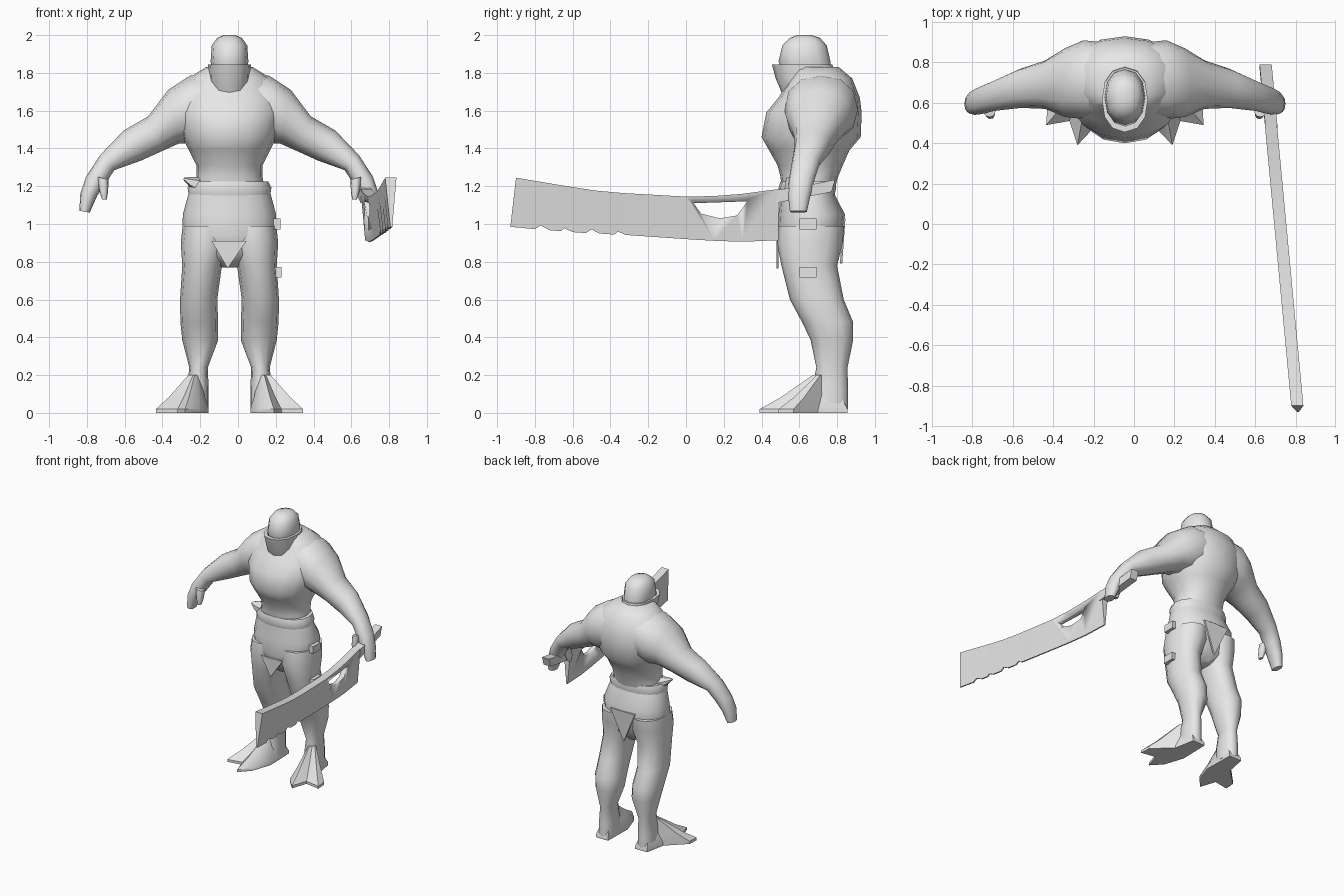
import bpy, bmesh, math
from mathutils import Vector

CX = -0.045  # body's middle line
grey = bpy.data.materials.new("plain grey")
grey.diffuse_color = (0.8, 0.8, 0.8, 1)


def make(name, verts, faces, angle=45):
    me = bpy.data.meshes.new(name)
    me.from_pydata(verts, [], faces)
    bm = bmesh.new()
    bm.from_mesh(me)
    bmesh.ops.recalc_face_normals(bm, faces=bm.faces)
    bm.to_mesh(me)
    bm.free()
    me.materials.append(grey)
    ob = bpy.data.objects.new(name, me)
    bpy.context.collection.objects.link(ob)
    bpy.ops.object.select_all(action='DESELECT')
    ob.select_set(True)
    bpy.context.view_layer.objects.active = ob
    bpy.ops.object.shade_smooth_by_angle(angle=math.radians(angle))
    return ob


def loft(name, rings, angle=45):
    n = len(rings[0])
    faces = [(r * n + i, r * n + (i + 1) % n, (r + 1) * n + (i + 1) % n, (r + 1) * n + i)
             for r in range(len(rings) - 1) for i in range(n)]
    last = (len(rings) - 1) * n
    faces += [tuple(range(n)), tuple(range(last, last + n))]
    return make(name, [v for r in rings for v in r], faces, angle)


def oval(a, b, yf, yb, n=12, e=0.9):
    """Oval ring between two (x, z) points, spanning depth yf to yb."""
    pts = []
    for i in range(n):
        t = 2 * math.pi * i / n
        c, s = [math.copysign(abs(k) ** e, k) for k in (math.cos(t), math.sin(t))]
        pts.append(((a[0] + b[0]) / 2 + c * (b[0] - a[0]) / 2,
                    (yf + yb) / 2 + s * (yb - yf) / 2,
                    (a[1] + b[1]) / 2 + c * (b[1] - a[1]) / 2))
    return pts


def stack(name, rows, n=14, e=0.9):
    """Level rings given as z, half width, front y, back y."""
    return loft(name, [oval((CX - w, z), (CX + w, z), f, b, n, e) for z, w, f, b in rows])


def box(name, x0, x1, y0, y1, z0, z1):
    return loft(name, [[(x0, y0, z), (x1, y0, z), (x1, y1, z), (x0, y1, z)] for z in (z0, z1)])


# Torso, trousers seat and belt
stack("torso", [(1.16, .19, .51, .78), (1.25, .175, .50, .805), (1.31, .175, .485, .83),
                (1.39, .215, .44, .865), (1.46, .25, .40, .925), (1.59, .285, .425, .93),
                (1.67, .285, .49, .92), (1.77, .22, .55, .88), (1.83, .125, .57, .81)], 16)
stack("trousers_seat", [(.77, .04, .58, .74), (.84, .20, .51, .80), (.94, .25, .485, .825),
                        (1.05, .247, .49, .842), (1.15, .22, .50, .79), (1.21, .20, .50, .785)], 16)
stack("belt", [(1.15, .215, .50, .785), (1.19, .222, .49, .795), (1.225, .205, .50, .79)], 16)

# Head with the heavy jaw guard
stack("skull", [(1.78, .085, .52, .77), (1.86, .10, .49, .765), (1.945, .094, .51, .745),
                (1.985, .066, .55, .71), (2.0, .03, .59, .665)], 12)
stack("jaw_guard", [(1.60, .08, .55, .78), (1.64, .10, .53, .79), (1.77, .11, .475, .79),
                    (1.845, .114, .455, .775), (1.845, .095, .485, .755), (1.825, .09, .49, .75)], 12)

ARM = [((.10, 1.80), (.12, 1.45), .53, .90), ((.21, 1.785), (.20, 1.43), .52, .91),
       ((.325, 1.71), (.27, 1.425), .53, .87), ((.43, 1.57), (.36, 1.385), .57, .81),
       ((.56, 1.495), (.47, 1.335), .575, .77), ((.685, 1.365), (.61, 1.285), .56, .71),
       ((.76, 1.25), (.655, 1.215), .545, .68), ((.79, 1.16), (.70, 1.15), .54, .66),
       ((.795, 1.07), (.74, 1.06), .55, .64)]
THUMB = [((.70, 1.25), (.64, 1.235), .53, .60), ((.69, 1.18), (.643, 1.17), .52, .58),
         ((.675, 1.13), (.65, 1.13), .525, .56)]
LEG = [(.99, .0, .248, .49, .838), (.90, .0, .258, .482, .83), (.78, .04, .25, .505, .80),
       (.60, .065, .262, .55, .835), (.48, .06, .26, .615, .885), (.385, .06, .25, .66, .885),
       (.24, .115, .213, .69, .855), (.12, .11, .225, .665, .858), (.02, .11, .225, .665, .858)]
# Foot outline with two pointed toes: distance from middle, y
FOOT = [(.115, .855), (.11, .62), (.16, .47), (.235, .39), (.275, .51),
        (.39, .49), (.385, .57), (.25, .70), (.22, .855)]

for s, side in ((-1, "right"), (1, "left")):
    X = lambda p: (CX + s * p[0], p[1])
    for part, rows in (("arm", ARM), ("thumb", THUMB)):
        loft(f"{side}_{part}", [oval(X(a), X(b), f, k) for a, b, f, k in rows])
    loft(f"{side}_leg", [oval(X((i, z)), X((o, z)), f, b) for z, i, o, f, b in LEG])
    rings = []
    for f, z in ((1, 0), (1, .02), (.7, .08), (.42, .15), (.22, .20)):
        rings.append([(CX + s * (.17 + (d - .17) * f), .75 + (y - .75) * f, z) for d, y in FOOT])
    loft(f"{side}_foot", rings, 35)


# Pointed cloth flaps, front and back
def flap(name, x0, x1, ztop, xt, zt, y0, yt):
    pts = [(x0, y0, ztop), (xt, y0 - .005 if y0 < .6 else y0 + .005, ztop), (x1, y0, ztop),
           (xt, yt, zt)]
    loft(name, [pts, [(x, y + .012, z) for x, y, z in pts]])


flap("front_flap", -.14, .045, .91, -.055, .765, .478, .478)
flap("back_flap", -.15, .06, 1.03, -.045, .79, .832, .815)

# Torn belt knot and thigh straps
loft("belt_knot", [oval((-.20, 1.16), (-.20, 1.25), .54, .70, 6),
                   oval((-.25, 1.19), (-.25, 1.25), .55, .66, 6),
                   oval((-.29, 1.235), (-.285, 1.245), .57, .60, 6)], 30)
for i, (z, x) in enumerate(((1.0, .225), (.745, .23))):
    box(f"thigh_strap_{i + 1}", .12, x, .60, .69, z - .028, z + .028)


# Great cleaver: wedge section from thick spine to thin edge
def blade_x(y):
    return .65 + (.79 - y) * .094


# top y, top z, edge y, edge z
CUTS = [(-.90, 1.245, -.93, .985), (-.80, 1.228, -.80, .973), (-.77, 1.223, -.77, .992),
        (-.72, 1.215, -.72, .967), (-.66, 1.205, -.66, .962), (-.645, 1.203, -.645, .978),
        (-.60, 1.195, -.60, .957), (-.53, 1.185, -.53, .952), (-.50, 1.18, -.50, .972),
        (-.46, 1.175, -.46, .950), (-.38, 1.168, -.38, .944), (-.36, 1.166, -.36, .96),
        (-.32, 1.163, -.32, .942), (0, 1.145, 0, .92), (.15, 1.148, .15, .911),
        (.30, 1.16, .30, .906), (.49, 1.185, .49, .914)]
rings = []
for yt, zt, yb, zb in CUTS:
    xt, xb = blade_x(yt), blade_x(yb)
    rings.append([(xt - .03, yt, zt), (xt + .03, yt, zt), (xb + .005, yb, zb), (xb - .005, yb, zb)])
blade = loft("cleaver_blade", rings, 30)

# Slot through the blade
SLOT = [(.04, 1.11), (.08, 1.055), (.18, 1.03), (.27, 1.045), (.325, 1.12)]
cutter = loft("slot_cutter", [[(x, y, z) for y, z in SLOT] for x in (.5, .9)])
cutter.hide_render = True
mod = blade.modifiers.new("slot", 'BOOLEAN')
mod.operation = 'DIFFERENCE'
mod.solver = 'EXACT'
mod.object = cutter
bpy.ops.object.select_all(action='DESELECT')
blade.select_set(True)
bpy.context.view_layer.objects.active = blade
bpy.ops.object.modifier_apply(modifier=mod.name)
bpy.data.objects.remove(cutter, do_unlink=True)

# Cleaver grip running back through the hand
grip = []
for y, z0, z1 in ((.47, 1.11, 1.182), (.60, 1.135, 1.20), (.77, 1.17, 1.235)):
    x = blade_x(y)
    grip.append([(x - .03, y, z0), (x + .03, y, z0), (x + .03, y + .02, z1), (x - .03, y + .02, z1)])
loft("cleaver_grip", grip, 30)
